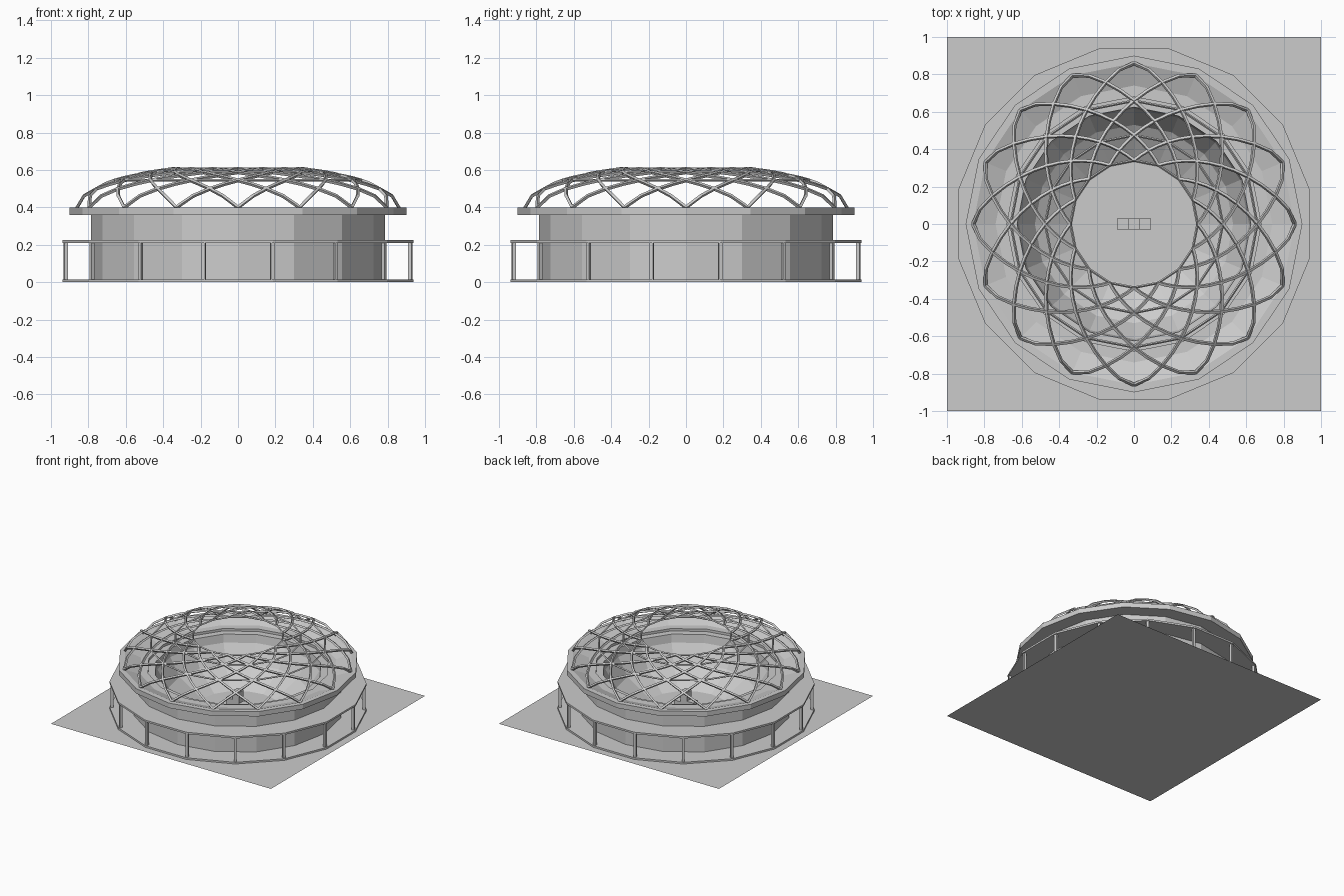
import bpy, bmesh, math

if "Cube" in bpy.data.objects:
    bpy.data.objects.remove(bpy.data.objects["Cube"])

N = 16
HALF = math.pi / N


def make_object(name, bm):
    bmesh.ops.recalc_face_normals(bm, faces=bm.faces)
    me = bpy.data.meshes.new(name)
    bm.to_mesh(me)
    bm.free()
    ob = bpy.data.objects.new(name, me)
    bpy.context.collection.objects.link(ob)
    return ob


def lathe(name, profile, offset=0.0, closed=False):
    """Sweep an (r, z) profile round the z axis in 16 flat sides."""
    bm = bmesh.new()
    rings = [[bm.verts.new((r * math.cos(offset + 2 * HALF * i),
                            r * math.sin(offset + 2 * HALF * i), z))
              for r, z in profile] for i in range(N)]
    count = len(profile) if closed else len(profile) - 1
    for i in range(N):
        a, b = rings[i], rings[(i + 1) % N]
        for j in range(count):
            k = (j + 1) % len(profile)
            bm.faces.new((a[j], b[j], b[k], a[k]))
    return make_object(name, bm)


def box(name, x0, x1, y0, y1, z0, z1):
    bm = bmesh.new()
    bmesh.ops.create_cube(bm, size=1)
    for v in bm.verts:
        v.co = ((x0 + x1) / 2 + v.co.x * (x1 - x0),
                (y0 + y1) / 2 + v.co.y * (y1 - y0),
                (z0 + z1) / 2 + v.co.z * (z1 - z0))
    return make_object(name, bm)


def strut_frame(name, paths, width, cyclic=False):
    """Square bars along polylines."""
    cu = bpy.data.curves.new(name, 'CURVE')
    cu.dimensions = '3D'
    cu.bevel_depth = width * .7
    cu.bevel_resolution = 0
    cu.use_fill_caps = True
    for pts in paths:
        sp = cu.splines.new('POLY')
        sp.points.add(len(pts) - 1)
        sp.use_cyclic_u = cyclic
        sp.use_smooth = False
        for p, co in zip(sp.points, pts):
            p.co = (*co, 1)
    ob = bpy.data.objects.new(name, cu)
    bpy.context.collection.objects.link(ob)
    return ob


# Square site
bm = bmesh.new()
bmesh.ops.create_grid(bm, x_segments=1, y_segments=1, size=1)
make_object("ground_plate", bm)

# Outer wall, overhanging cornice and stepped seating bowl in one profile
lathe("arena_bowl", [(.785, 0), (.785, .36), (.90, .36), (.90, .40), (.86, .40),
                     (.74, .355), (.68, .355), (.68, .335), (.625, .335),
                     (.615, .27), (.53, .13), (.33, .002)])

# Walkway base and roof around the wall
for name, z0, z1 in (("walkway_base", .001, .015), ("walkway_roof", .21, .225)):
    lathe(name, [(.77, z0), (.957, z0), (.957, z1), (.77, z1)], HALF, True)

# Walkway posts
for i in range(N):
    post = box("walkway_post", -.01, .01, -.01, .01, .01, .215)
    a = HALF + 2 * HALF * i
    post.location = (.938 * math.cos(a), .938 * math.sin(a), 0)
    post.rotation_euler.z = a

# Dome lattice: constant-pitch spirals both ways over an elliptic dome,
# one straight strut between neighbouring crossings
PHI = math.acos(.34 / .86)
FINE = 600
walk = [(.86, 0.0, .40)]
for i in range(1, FINE + 1):
    p = PHI * i / FINE
    r, z = .86 * math.cos(p), .4 + .225 * math.sin(p)
    r0, t0, z0 = walk[-1]
    walk.append((r, t0 + math.hypot(r - r0, z - z0) / ((r + r0) / 2), z))
ROWS = 6
total = walk[-1][1]
nodes = [min(walk, key=lambda w: abs(w[1] - total * k / (2 * ROWS)))
         for k in range(2 * ROWS + 1)]
twist = ROWS * HALF / total
paths = []
for i in range(N):
    for s in (-1, 1):
        paths.append([(r * math.cos(2 * HALF * i + s * t * twist),
                       r * math.sin(2 * HALF * i + s * t * twist), z)
                      for r, t, z in nodes])
strut_frame("dome_lattice", paths, .015)

# Level hoops through two rows of crossings, and ring round the roof opening
hoops = []
for row in (2, 4, 6):
    r, t, z = nodes[2 * row]
    hoops.append([(r * math.cos(2 * HALF * i), r * math.sin(2 * HALF * i), z)
                  for i in range(N)])
strut_frame("dome_hoops", hoops, .010, True)

# Central stage blocks
box("stage_block_left", -.09, -.03, -.03, .03, 0, .09)
box("stage_block_middle", -.03, .03, -.03, .03, 0, .16)
box("stage_block_right", .03, .09, -.03, .03, 0, .07)
